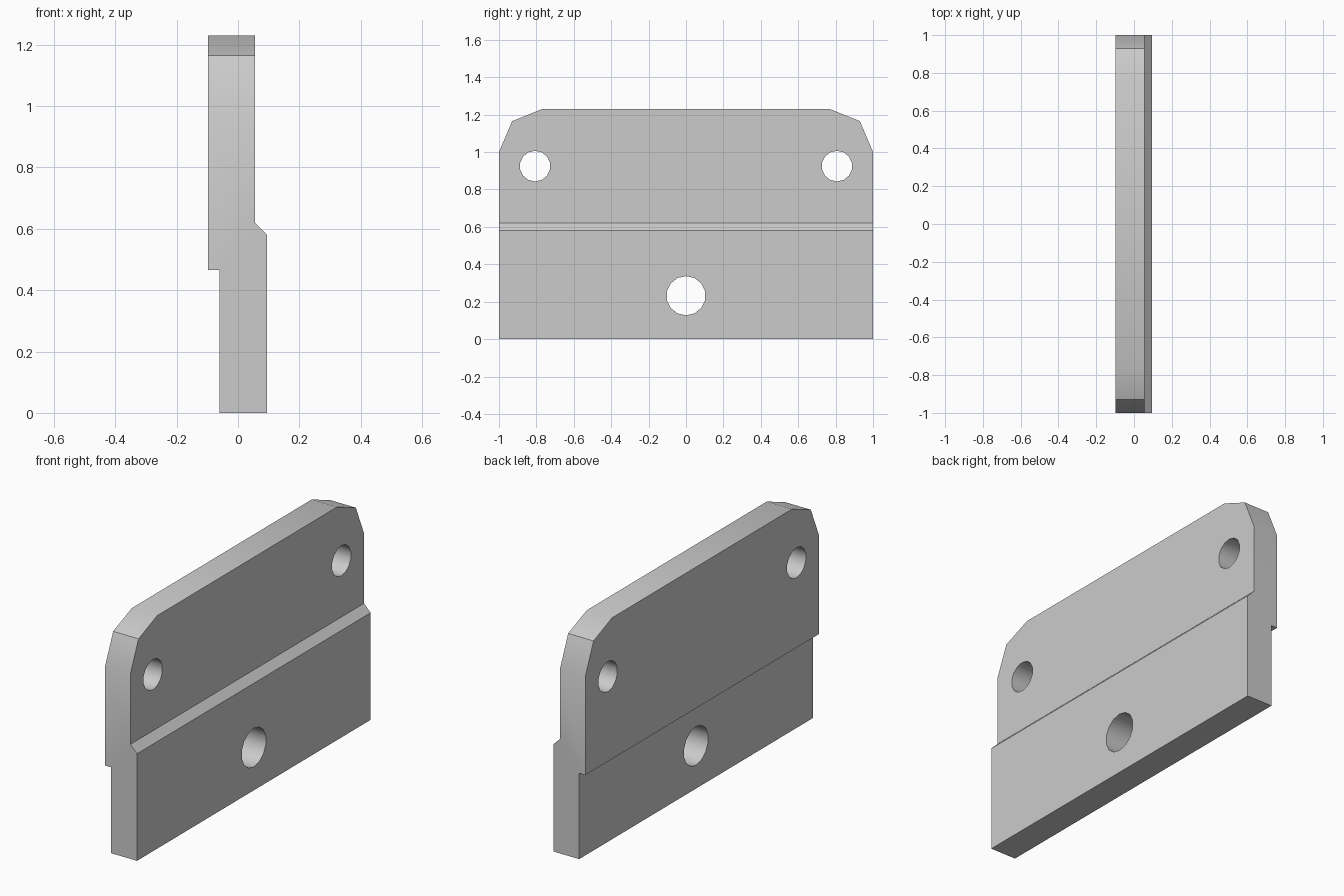
import bpy, bmesh
from math import radians, sin, cos, tau
from mathutils import Vector

cube = bpy.data.objects.get("Cube")
if cube:
    bpy.data.objects.remove(cube)

# Bare metal
metal = bpy.data.materials.new("light grey metal")
metal.use_nodes = True
colour = (0.6, 0.6, 0.6, 1)
metal.diffuse_color = colour
metal.node_tree.nodes["Principled BSDF"].inputs["Base Color"].default_value = colour


def prism(name, points, depth):
    """Extrude a closed 3D outline along the depth vector."""
    bm = bmesh.new()
    face = bm.faces.new([bm.verts.new(p) for p in points])
    new = bmesh.ops.extrude_face_region(bm, geom=[face])["geom"]
    bmesh.ops.translate(bm, vec=Vector(depth),
                        verts=[g for g in new if isinstance(g, bmesh.types.BMVert)])
    bmesh.ops.recalc_face_normals(bm, faces=bm.faces)
    mesh = bpy.data.meshes.new(name)
    bm.to_mesh(mesh)
    bm.free()
    mesh.materials.append(metal)
    ob = bpy.data.objects.new(name, mesh)
    bpy.context.collection.objects.link(ob)
    return ob


def combine(target, cutter, operation):
    """Apply a boolean and discard the cutter."""
    cutter.hide_render = True
    mod = target.modifiers.new("cut", "BOOLEAN")
    mod.object, mod.operation, mod.solver = cutter, operation, "EXACT"
    bpy.ops.object.modifier_apply(modifier=mod.name)
    bpy.data.objects.remove(cutter)


# Stepped plate, from its x-z section
section = [(-0.06, 0), (0.095, 0), (0.095, 0.58), (0.055, 0.62),
           (0.055, 1.23), (-0.097, 1.23), (-0.097, 0.465), (-0.06, 0.465)]
plate = prism("mounting_plate", [(x, -1, z) for x, z in section], (0, 2, 0))
bpy.context.view_layer.objects.active = plate
plate.select_set(True)

# Faceted upper corners
corner = [(1, 1), (0.93, 1.165), (0.77, 1.23)]
for side in (-1, 1):
    waste = corner + [(0.77, 1.4), (1.2, 1.4), (1.2, 1)]
    combine(plate, prism("corner_cutter", [(-0.5, side * y, z) for y, z in waste],
                         (1, 0, 0)), "DIFFERENCE")

# Two upper bolt holes and one larger lower hole
for y, z, r in ((-0.807, 0.925, 0.082), (0.807, 0.925, 0.082), (0, 0.232, 0.105)):
    ring = [(-0.5, y + r * sin(tau * i / 14), z + r * cos(tau * i / 14)) for i in range(14)]
    combine(plate, prism("hole_cutter", ring, (1, 0, 0)), "DIFFERENCE")

bpy.ops.object.shade_smooth_by_angle(angle=radians(30))
